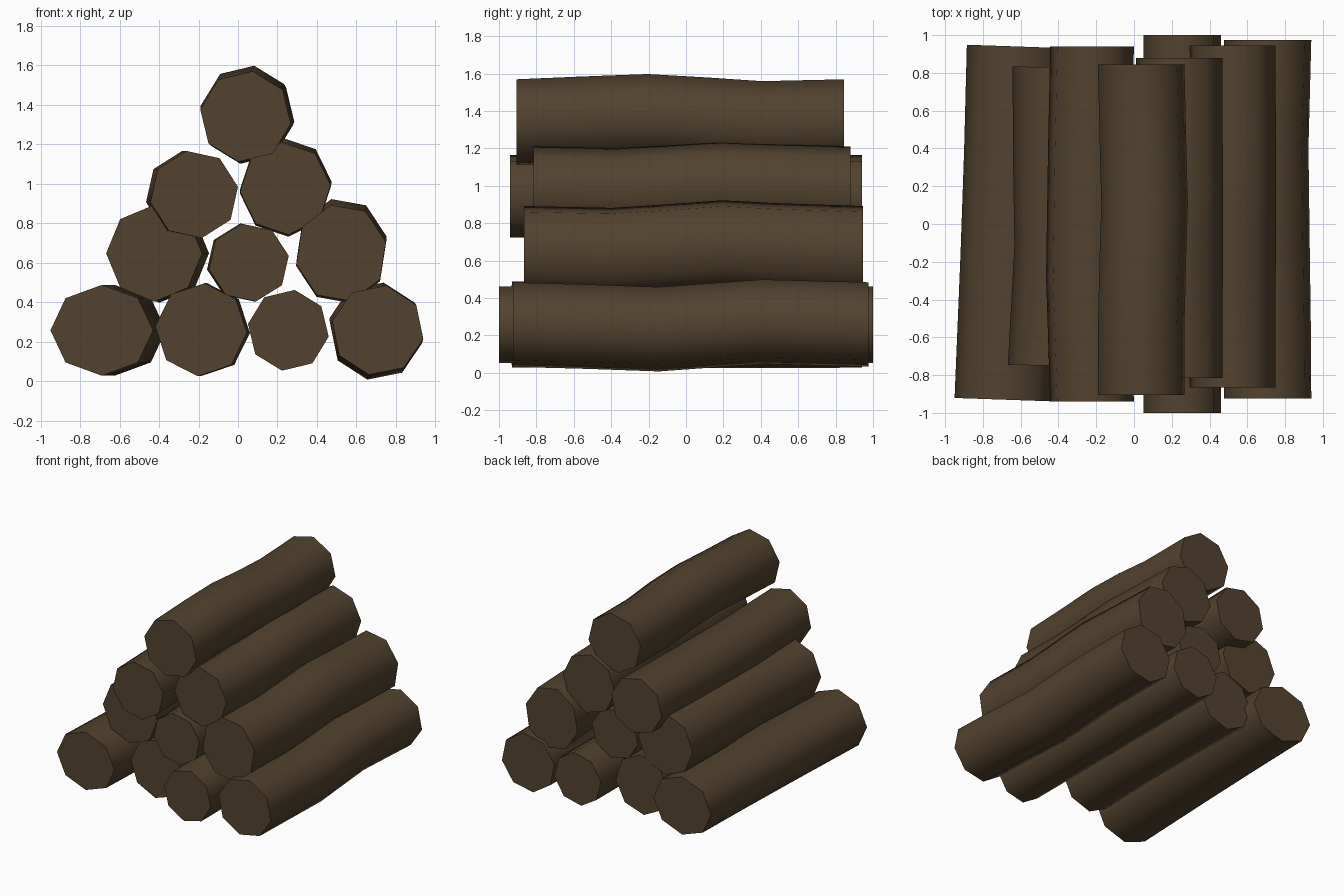
import bpy, bmesh
from math import sin, cos, radians
from mathutils import Vector

bark = bpy.data.materials.new("dark_brown_bark")
bark.diffuse_color = (0.085, 0.055, 0.028, 1)


def log(name, x, z, rx, rz, phase, y0, y1, bends, shift=0.0):
    """Eight-sided log along y. bends: (t, dx, dz); shift: x drift to the back."""
    bm = bmesh.new()
    length = y1 - y0
    slope = shift / length
    rings = []
    for t, dx, dz in [(0, 0, 0)] + bends + [(1, 0, 0)]:
        ring = []
        for i in range(8):
            a = radians(phase + 45 * i)
            ox = rx * cos(a)
            ring.append(bm.verts.new((x + ox + shift * t + dx,
                                      y0 + length * t - ox * slope,
                                      z + rz * sin(a) + dz)))
        rings.append(ring)
    # smooth bark
    for a, b in zip(rings, rings[1:]):
        for i in range(8):
            j = (i + 1) % 8
            bm.faces.new((a[i], a[j], b[j], b[i])).smooth = True
    # flat cut ends with crisp rims
    for ring in (rings[0], rings[-1]):
        cap = bm.faces.new(ring)
        cap.smooth = False
        for e in cap.edges:
            e.smooth = False
    bmesh.ops.recalc_face_normals(bm, faces=bm.faces[:])
    me = bpy.data.meshes.new(name)
    bm.to_mesh(me)
    bm.free()
    me.materials.append(bark)
    bpy.context.collection.objects.link(bpy.data.objects.new(name, me))


# bottom row
log("log_bottom_left", -0.69, 0.257, 0.26, 0.23, 0, -0.93, 0.94,
    [(0.4, 0.005, 0), (0.7, 0.005, 0)], 0.065)
log("log_bottom_mid_left", -0.187, 0.26, 0.233, 0.236, -4, -0.75, 0.82,
    [(0.35, 0.015, 0), (0.7, 0.01, 0)])
log("log_bottom_mid_right", 0.255, 0.257, 0.207, 0.207, -9, -1.0, 1.0,
    [(0.35, 0, 0), (0.7, 0, 0)])
log("log_bottom_right", 0.708, 0.258, 0.235, 0.23, -11, -0.925, 0.975,
    [(0.22, -0.003, -0.012), (0.41, -0.008, -0.025), (0.7, -0.015, 0.015)])
# second row
log("log_second_left", -0.425, 0.647, 0.243, 0.245, 0, -0.75, 0.83,
    [(0.4, 0.025, 0), (0.7, 0.01, -0.005)], 0.025)
log("log_second_mid", 0.055, 0.6, 0.205, 0.2, 10, -0.85, 0.815,
    [(0.35, -0.01, 0), (0.7, -0.005, 0)])
log("log_second_right", 0.522, 0.648, 0.233, 0.25, 13, -0.865, 0.945,
    [(0.26, 0, -0.01), (0.43, 0.003, 0.01), (0.585, 0.003, 0.03), (0.75, 0.002, 0.015)])
# third row
log("log_third_left", -0.222, 0.945, 0.225, 0.224, 10, -0.94, 0.94,
    [(0.35, -0.022, 0), (0.7, -0.012, 0)])
log("log_third_right", 0.24, 0.975, 0.23, 0.235, 4, -0.815, 0.88,
    [(0.26, 0, -0.01), (0.43, 0.003, 0.005), (0.585, 0.003, 0.022), (0.75, 0, 0.012)])
# top log
log("log_top", 0.038, 1.34, 0.232, 0.232, -9, -0.905, 0.845,
    [(0.2, 0, 0.015), (0.4, 0.008, 0.028), (0.58, 0.018, 0.01), (0.75, 0.01, -0.01)])
